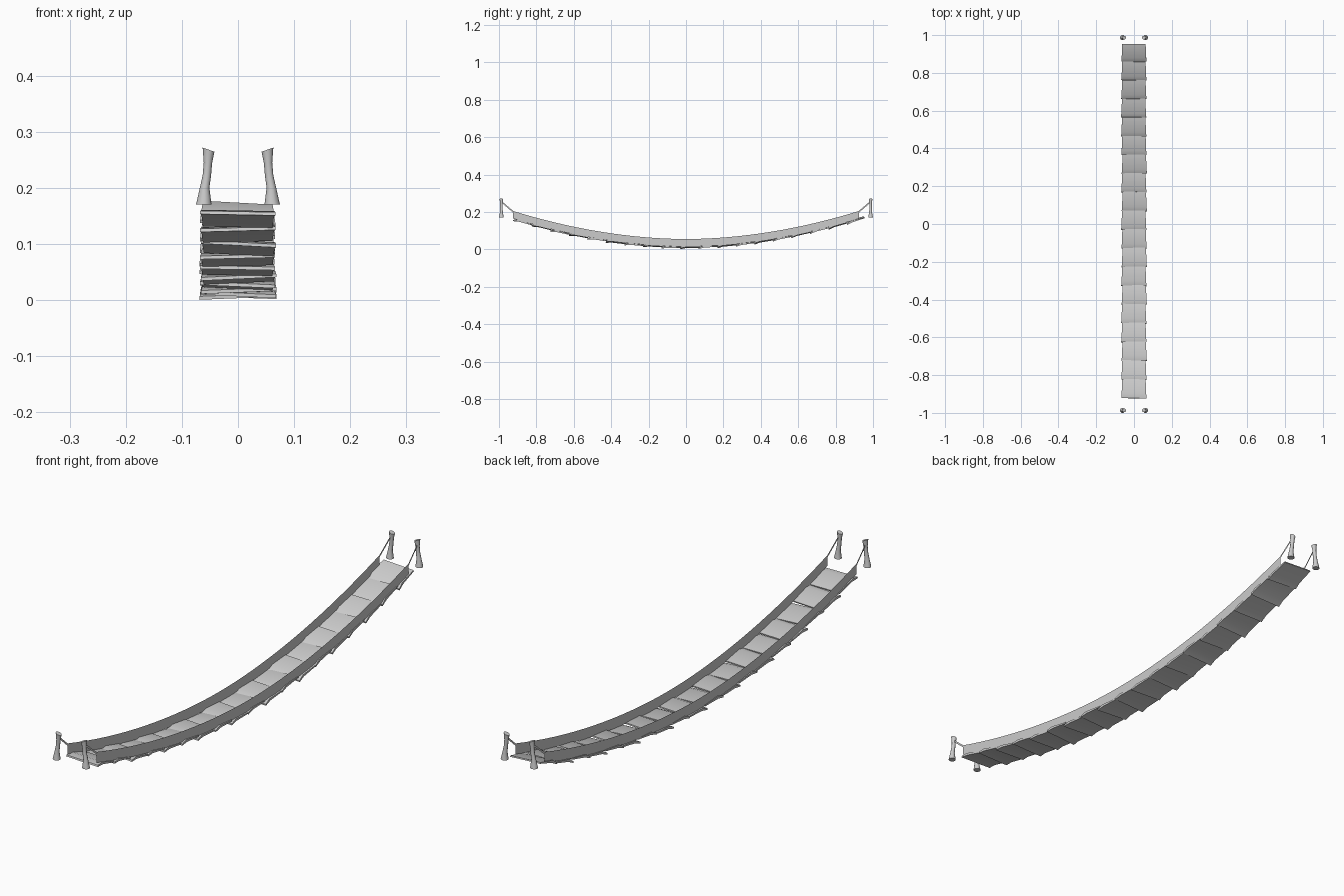
import bpy, bmesh, math, random
from mathutils import Vector

if "Cube" in bpy.data.objects:
    bpy.data.objects.remove(bpy.data.objects["Cube"])

random.seed(4)
grey = bpy.data.materials.new("plain grey")
grey.diffuse_color = (0.6, 0.6, 0.6, 1)
grey.use_nodes = True
grey.node_tree.nodes["Principled BSDF"].inputs["Base Color"].default_value = grey.diffuse_color


def make(name, verts, faces, smooth=None):
    me = bpy.data.meshes.new(name)
    me.from_pydata(verts, [], faces)
    bm = bmesh.new()
    bm.from_mesh(me)
    bmesh.ops.recalc_face_normals(bm, faces=bm.faces)
    bm.to_mesh(me)
    bm.free()
    me.materials.append(grey)
    ob = bpy.data.objects.new(name, me)
    bpy.context.collection.objects.link(ob)
    if smooth:
        bpy.ops.object.select_all(action='DESELECT')
        ob.select_set(True)
        bpy.context.view_layer.objects.active = ob
        bpy.ops.object.shade_smooth_by_angle(angle=math.radians(smooth))
    return ob


def sag(y):
    # hanging curve of the walkway
    return 0.015 + 0.15 * (abs(y) / 0.925) ** 1.9


# planks: lapped boards, curled down and wider at the front edge
profile = [(0, -0.006), (0.024, 0.003), (0.103, 0.0),
           (0.103, -0.005), (0.03, -0.006), (0, -0.012)]
count, pitch = 19, 0.0988
for i in range(count):
    y0 = -0.92 + i * pitch
    y1 = y0 + pitch
    t = Vector((0, y1 - y0, sag(y1) - sag(y0))).normalized()
    n = Vector((0, -t.z, t.y))
    roll = math.radians(random.uniform(1, 3)) * (1 if i % 2 else -1)
    yaw = math.radians(random.uniform(-1.5, 1.5))
    shift = random.uniform(-0.002, 0.002)
    length = 1.0 if i < count - 1 else 0.95
    verts = []
    for side in (-1, 1):
        for s, h in profile:
            half = 0.067 - 0.005 * min(s / 0.06, 1)
            x = side * half
            p = Vector((x + shift, y0, sag(y0))) + t * (s * length + x * math.tan(yaw)) \
                + n * (h + x * math.tan(roll))
            p.z = max(p.z, 0)
            verts.append(p)
    k = len(profile)
    faces = [(j, (j + 1) % k, (j + 1) % k + k, j + k) for j in range(k)]
    faces += [tuple(range(k)), tuple(range(k, 2 * k))]
    make(f"plank_{i + 1}", verts, faces, 60)

# rope sides: thin upright sheets along the deck, with tie ropes to the posts
for side, label in ((-1, "left"), (1, "right")):
    x = side * 0.06
    verts, faces = [], []
    steps = 32
    for j in range(steps + 1):
        y = -0.925 + 1.85 * j / steps
        verts += [(x, y, sag(y)), (x, y, sag(y) + 0.04)]
    for j in range(steps):
        a = 2 * j
        faces.append((a, a + 2, a + 3, a + 1))
    make(f"rope_side_{label}", verts, faces)
    for end, place in ((-1, "front"), (1, "back")):
        make(f"tie_rope_{place}_{label}",
             [(x, end * 0.925, 0.197), (x, end * 0.925, 0.206),
              (x * 0.93, end * 0.983, 0.256), (x * 0.93, end * 0.983, 0.247)],
             [(0, 1, 2, 3)])

# posts: waisted, leaning inwards, with a tilted top; (z, centre x, radius)
rings = [(0.170, 0.061, 0.0138), (0.200, 0.0595, 0.0085), (0.222, 0.0555, 0.0075),
         (0.245, 0.0535, 0.0075), (0.268, 0.0525, 0.0105)]
sides = 10
for side, label in ((-1, "left"), (1, "right")):
    for end, place in ((-1, "front"), (1, "back")):
        verts, faces = [], []
        for r, (z, cx, rad) in enumerate(rings):
            for j in range(sides):
                a = 2 * math.pi * j / sides
                dx = rad * math.cos(a)
                tilt = 0.35 * dx if r == len(rings) - 1 else 0
                verts.append((side * (cx + dx), end * 0.987 + rad * 0.94 * math.sin(a), z + tilt))
        for r in range(len(rings) - 1):
            for j in range(sides):
                b, c = r * sides + j, r * sides + (j + 1) % sides
                faces.append((b, c, c + sides, b + sides))
        faces.append(tuple(range(sides)))
        faces.append(tuple(range(len(verts) - sides, len(verts))))
        make(f"post_{place}_{label}", verts, faces, 50)
